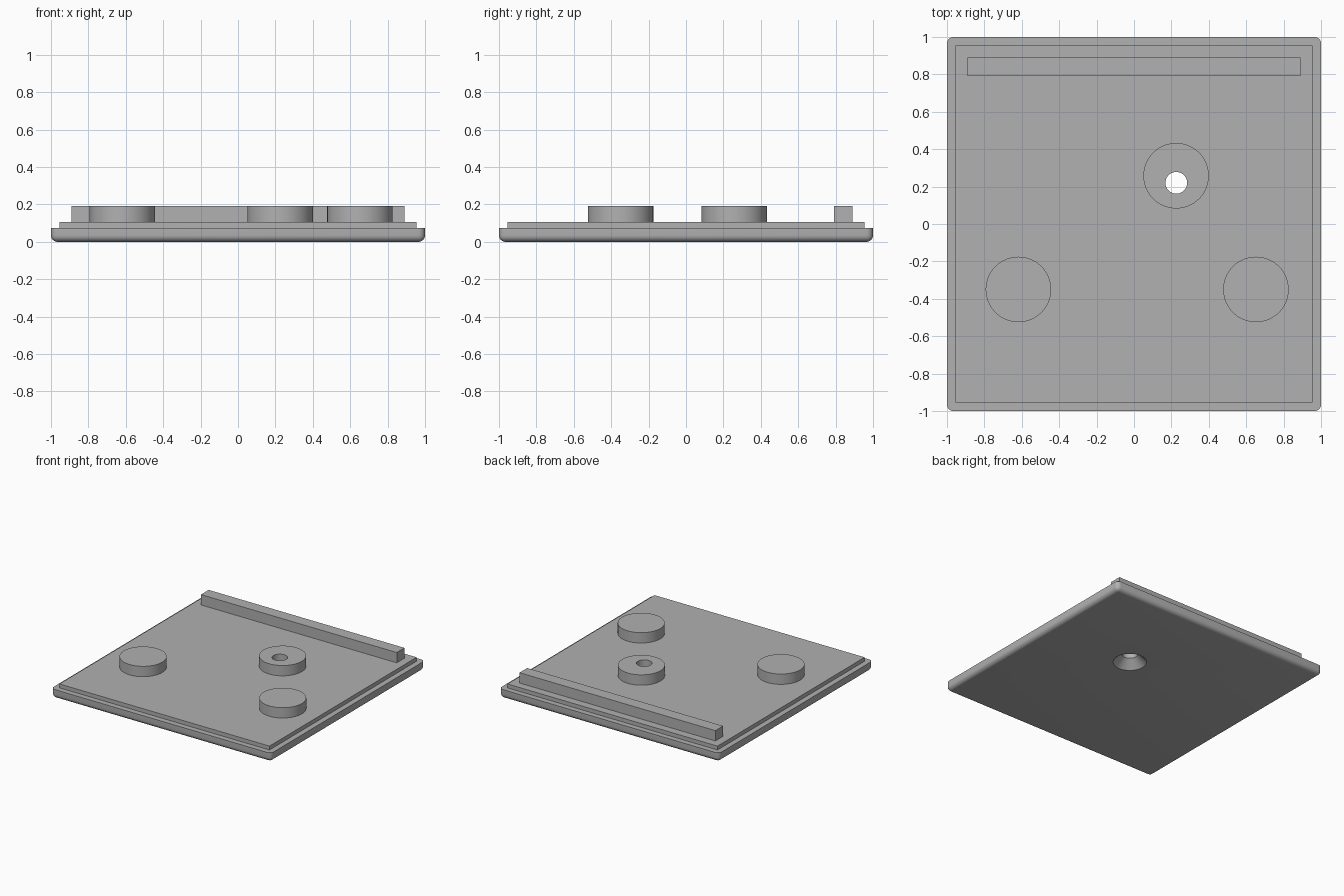
import bpy, bmesh, math

default = bpy.data.objects.get("Cube")
if default:
    bpy.data.objects.remove(default, do_unlink=True)

grey = bpy.data.materials.new("mid grey")
grey.use_nodes = True
colour = (0.44, 0.44, 0.44, 1)
grey.diffuse_color = colour
grey.node_tree.nodes["Principled BSDF"].inputs["Base Color"].default_value = colour


def finish(bm, name):
    bmesh.ops.recalc_face_normals(bm, faces=bm.faces)
    mesh = bpy.data.meshes.new(name)
    bm.to_mesh(mesh)
    bm.free()
    mesh.materials.append(grey)
    obj = bpy.data.objects.new(name, mesh)
    bpy.context.collection.objects.link(obj)
    return obj


def box(name, x, y, z, fillet=0):
    """Box from (min, max) ranges; fillet rounds all edges but the top rim."""
    bm = bmesh.new()
    bmesh.ops.create_cube(bm, size=1)
    for v in bm.verts:
        v.co = [r[0] if c < 0 else r[1] for c, r in zip(v.co, (x, y, z))]
    if fillet:
        edges = [e for e in bm.edges if min(v.co.z for v in e.verts) < z[1]]
        bmesh.ops.bevel(bm, geom=edges, offset=fillet, segments=6,
                        profile=0.5, affect='EDGES')
    return finish(bm, name)


def lathe(name, x, y, profile, sides=64):
    """Closed solid of revolution from (radius, height) points."""
    bm = bmesh.new()
    rings = [[bm.verts.new((x + r * math.cos(a), y + r * math.sin(a), h))
              for a in (math.tau * i / sides for i in range(sides))]
             for r, h in profile]
    for low, high in zip(rings, rings[1:]):
        for i in range(sides):
            j = (i + 1) % sides
            bm.faces.new((low[i], low[j], high[j], high[i]))
    bm.faces.new(rings[0])
    bm.faces.new(rings[-1])
    return finish(bm, name)


LIP, TOP = 0.107, 0.192

# Plate with rounded underside, raised lip and rear bar
base = box("base_plate", (-1, 1), (-1, 1), (0, 0.075), fillet=0.035)
lip = box("raised_lip", (-0.955, 0.955), (-0.955, 0.955), (0.07, LIP))
bar = box("rear_bar", (-0.89, 0.89), (0.79, 0.89), (LIP - 0.01, TOP))

# Round bosses
disc = [(0.175, LIP - 0.01), (0.175, TOP)]
boss = lathe("screw_boss", 0.225, 0.258, disc)
left_boss = lathe("left_boss", 0.652, -0.35, disc)
right_boss = lathe("right_boss", -0.618, -0.35, disc)

# Countersunk screw hole through plate, lip and boss
cutter = lathe("hole_cutter", 0.226, 0.22,
               [(0.145, -0.02), (0.058, 0.067), (0.058, 0.3)])
cutter.hide_render = True
for part in (base, lip, boss):
    cut = part.modifiers.new("screw_hole", 'BOOLEAN')
    cut.operation = 'DIFFERENCE'
    cut.object = cutter
    cut.solver = 'EXACT'
    bpy.context.view_layer.objects.active = part
    bpy.ops.object.modifier_apply(modifier=cut.name)
bpy.data.objects.remove(cutter, do_unlink=True)

# Smooth curved walls, keep crisp rims
bpy.ops.object.select_all(action='DESELECT')
for part in (base, lip, bar, boss, left_boss, right_boss):
    part.select_set(True)
bpy.context.view_layer.objects.active = base
bpy.ops.object.shade_smooth_by_angle(angle=math.radians(30))
